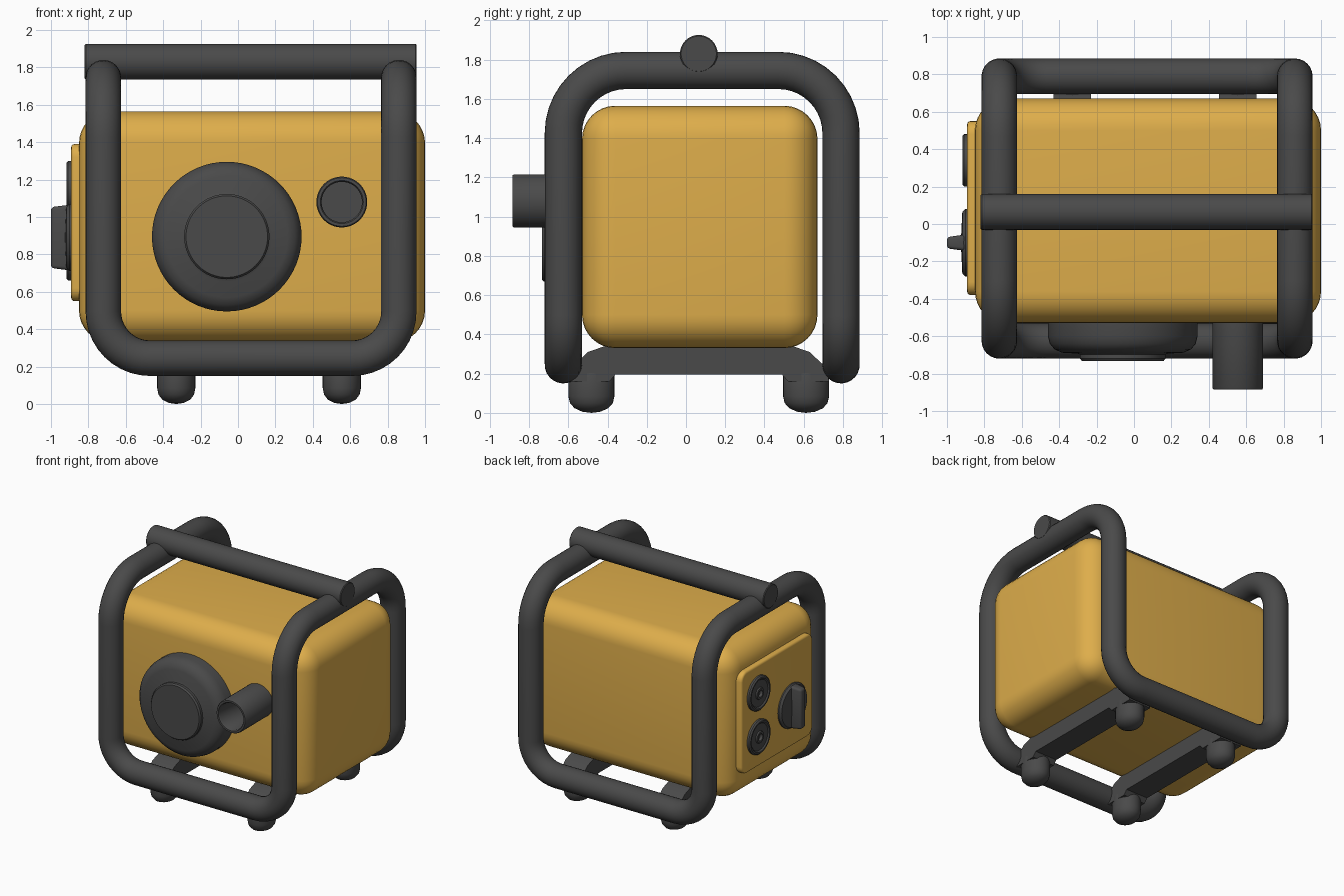
import bpy, bmesh, math
from mathutils import Vector, Matrix

if "Cube" in bpy.data.objects:
    bpy.data.objects.remove(bpy.data.objects["Cube"])


def material(name, col):
    m = bpy.data.materials.new(name)
    m.diffuse_color = (*col, 1)
    m.use_nodes = True
    m.node_tree.nodes["Principled BSDF"].inputs["Base Color"].default_value = m.diffuse_color
    return m


YELLOW = material("yellow_paint", (0.73, 0.42, 0.07))
DARK = material("dark_grey", (0.068, 0.068, 0.068))


def finish(name, bm, mat, angle=35):
    bmesh.ops.recalc_face_normals(bm, faces=bm.faces)
    me = bpy.data.meshes.new(name)
    bm.to_mesh(me)
    bm.free()
    ob = bpy.data.objects.new(name, me)
    bpy.context.collection.objects.link(ob)
    me.materials.append(mat)
    bpy.ops.object.select_all(action='DESELECT')
    ob.select_set(True)
    bpy.context.view_layer.objects.active = ob
    bpy.ops.object.shade_smooth_by_angle(angle=math.radians(angle))
    return ob


def box(name, lo, hi, mat, bevel=0.0, segs=4, axis=None, bevel2=0.0):
    """Box from corner to corner; optional first bevel on edges along one axis, then on all rim edges."""
    bm = bmesh.new()
    bmesh.ops.create_cube(bm, size=1)
    lo, hi = Vector(lo), Vector(hi)
    for v in bm.verts:
        v.co = Vector((lo[i] + hi[i]) / 2 + v.co[i] * (hi[i] - lo[i]) for i in range(3))
    edges = bm.edges[:]
    if axis is not None:
        edges = [e for e in edges if abs((e.verts[0].co - e.verts[1].co)[axis]) > 1e-5]
    bmesh.ops.bevel(bm, geom=edges, offset=bevel, segments=segs, profile=0.5, affect='EDGES')
    if bevel2:
        rim = [e for e in bm.edges if abs((e.verts[0].co - e.verts[1].co)[axis]) < 1e-5
               and abs(e.verts[0].co[axis] - lo[axis]) < 1e-5]
        bmesh.ops.bevel(bm, geom=rim, offset=bevel2, segments=3, profile=0.5, affect='EDGES')
    return finish(name, bm, mat)


def lathe(name, profile, origin, direction, mat, n=48, scale=(1, 1, 1)):
    """Spin (radius, height) points around a direction."""
    rot = Vector((0, 0, 1)).rotation_difference(Vector(direction)).to_matrix().to_4x4()
    bm = bmesh.new()
    vs = [bm.verts.new((r, 0, h)) for r, h in profile]
    es = [bm.edges.new(p) for p in zip(vs, vs[1:])]
    bmesh.ops.spin(bm, geom=vs + es, axis=(0, 0, 1), cent=(0, 0, 0), angle=math.tau, steps=n)
    bmesh.ops.remove_doubles(bm, verts=bm.verts, dist=1e-5)
    bm.transform(Matrix.Translation(origin) @ Matrix.Diagonal((*scale, 1)) @ rot)
    return finish(name, bm, mat)


def fillet(corners, n=10):
    """Round the corners (point, radius) of a closed path."""
    out = []
    for i, (p, r) in enumerate(corners):
        p = Vector(p)
        a = (Vector(corners[i - 1][0]) - p).normalized()
        b = (Vector(corners[(i + 1) % len(corners)][0]) - p).normalized()
        c = p + (a + b) * r
        for k in range(n + 1):
            t = k / n * math.pi / 2
            out.append(c - b * r * math.cos(t) - a * r * math.sin(t))
    return out


# main housing
box("engine_housing", (-0.85, -0.53, 0.33), (1.0, 0.67, 1.565), YELLOW, 0.17, 8)

# continuous tube frame: hoops over the ends, rails along front and back
X0, X1, Y0, Y1, ZB, ZT = -0.72, 0.86, -0.625, 0.79, 0.245, 1.745
RB, RT, TUBE = 0.25, 0.32, 0.095
path = fillet([((X0, Y0, ZB), RB), ((X1, Y0, ZB), RB), ((X1, Y0, ZT), RT), ((X1, Y1, ZT), RT),
               ((X1, Y1, ZB), RB), ((X0, Y1, ZB), RB), ((X0, Y1, ZT), RT), ((X0, Y0, ZT), RT)])
bm = bmesh.new()
rings = []
for i, p in enumerate(path):
    t = (path[(i + 1) % len(path)] - path[i - 1]).normalized()
    if i == 0:
        u = t.orthogonal().normalized()
    else:
        u = (u - t * u.dot(t)).normalized()
    w = t.cross(u)
    rings.append([bm.verts.new(p + (u * math.cos(a) + w * math.sin(a)) * TUBE)
                  for a in (math.tau * k / 24 for k in range(24))])
# the closing joint picks the ring offset that twists least
last, first = rings[-1], rings[0]
off = min(range(24), key=lambda s: (last[0].co - first[s].co).length)
for i, ra in enumerate(rings):
    rb, s = (rings[i + 1], 0) if i + 1 < len(rings) else (first, off)
    for k in range(24):
        bm.faces.new((ra[k], ra[(k + 1) % 24], rb[(k + 1 + s) % 24], rb[(k + s) % 24]))
finish("tube_frame", bm, DARK, 60)

# carrying handle
lathe("carry_handle", [(0, 0), (0.09, 0), (0.096, 0.006), (0.096, 1.769), (0.09, 1.775), (0, 1.775)],
      (-0.82, 0.065, 1.83), (1, 0, 0), DARK, 32)

# cross bars and feet
for side, x in (("left", -0.33), ("right", 0.555)):
    bm = bmesh.new()
    outline = [(-0.6, 0.16), (-0.58, 0.235), (-0.5, 0.31), (-0.4, 0.345), (0.53, 0.345),
               (0.63, 0.31), (0.71, 0.235), (0.73, 0.16), (0.52, 0.16), (0.49, 0.195),
               (-0.36, 0.195), (-0.39, 0.16)]
    f = bm.faces.new([bm.verts.new((x - 0.1, y, z)) for y, z in outline])
    ext = bmesh.ops.extrude_face_region(bm, geom=[f])
    for v in ext["geom"]:
        if isinstance(v, bmesh.types.BMVert):
            v.co.x += 0.2
    finish(side + "_cross_bar", bm, DARK)
    for end, y in (("front", -0.482), ("back", 0.612)):
        lathe(f"{side}_{end}_foot", [(0, 0), (0.04, 0.006), (0.075, 0.024), (0.095, 0.05), (0.102, 0.085),
                                     (0.102, 0.2), (0.08, 0.25), (0, 0.27)],
              (x, y, 0), (0, 0, 1), DARK, 32, (1, 1.15, 1))

# recoil starter on the front
lathe("starter_cover", [(0.4, -0.03), (0.4, 0.07), (0.39, 0.11), (0.365, 0.14), (0.325, 0.158), (0.24, 0.163),
                        (0.228, 0.168), (0.228, 0.19), (0.218, 0.203), (0, 0.203)],
      (-0.06, -0.53, 0.895), (0, -1, 0), DARK, 64)

# hollow exhaust pipe
lathe("exhaust_pipe", [(0.136, -0.05), (0.136, 0.345), (0.13, 0.355), (0.115, 0.355), (0.108, 0.345),
                       (0.108, 0.06), (0, 0.06)],
      (0.555, -0.53, 1.08), (0, -1, 0), DARK, 40)

# control panel on the left end
box("control_panel", (-0.892, -0.38, 0.55), (-0.82, 0.55, 1.39), YELLOW, 0.07, 6, 0, 0.018)
for name, z in (("upper_socket", 1.16), ("lower_socket", 0.8)):
    lathe(name, [(0.14, -0.01), (0.14, 0.018), (0.13, 0.028), (0.118, 0.028), (0.108, 0.018),
                 (0.05, 0.018), (0.045, 0.028), (0.028, 0.028), (0.028, 0.005), (0, 0.005)],
          (-0.89, 0.34, z), (-1, 0, 0), DARK)
lathe("dial_base", [(0.18, -0.01), (0.18, 0.012), (0.165, 0.028), (0, 0.036)],
      (-0.89, -0.1, 0.89), (-1, 0, 0), DARK)
# tapered dial grip
grip = box("dial_grip", (-1.0, -0.14, 0.715), (-0.9, -0.06, 1.065), DARK, 0.018, 3)
for v in grip.data.vertices:
    k = (-0.9 - v.co.x) / 0.1
    v.co.z = 0.89 + (v.co.z - 0.89) * (1 - 0.07 * k)
    v.co.y = -0.1 + (v.co.y + 0.1) * (1.1 - 0.35 * k)
